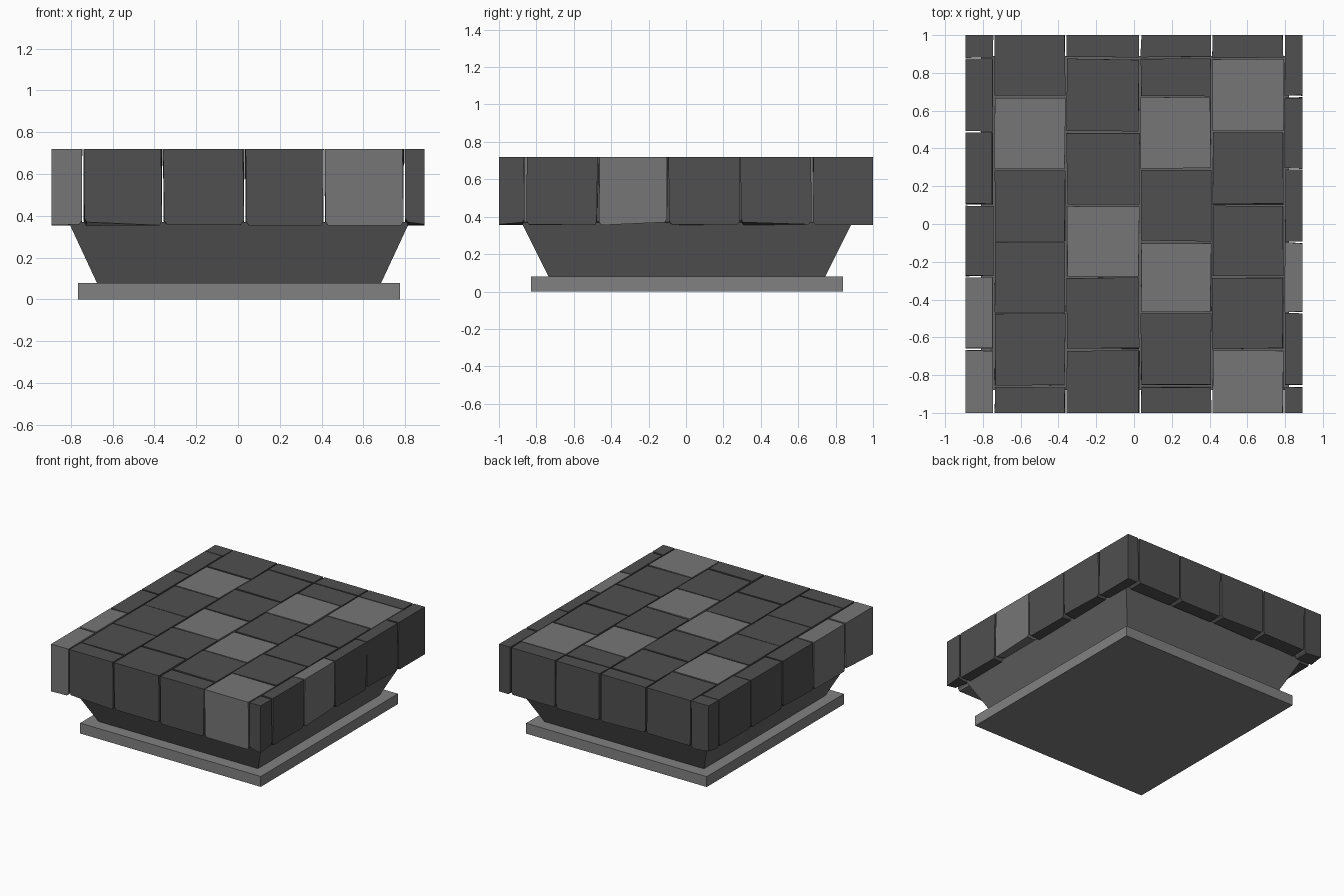
import bpy, bmesh, random

if "Cube" in bpy.data.objects:
    bpy.data.objects.remove(bpy.data.objects["Cube"])

random.seed(4)
HX, HY, TOP, BOTTOM = 0.893, 1.0, 0.72, 0.355


def grey(name, v):
    m = bpy.data.materials.new(name)
    m.diffuse_color = (v, v, v, 1)
    m.use_nodes = True
    m.node_tree.nodes["Principled BSDF"].inputs["Base Color"].default_value = m.diffuse_color
    return m


DARK, LIGHT = grey("dark_stone", 0.08), grey("light_stone", 0.18)
MORTAR, PLATE = grey("mortar_grey", 0.13), grey("plate_grey", 0.22)


def loft(name, rings, mat):
    """Closed solid through a stack of four-cornered rings."""
    bm = bmesh.new()
    vs = [[bm.verts.new(p) for p in r] for r in rings]
    for a, b in zip(vs, vs[1:]):
        for i in range(4):
            j = (i + 1) % 4
            bm.faces.new((a[i], a[j], b[j], b[i]))
    bm.faces.new(vs[0][::-1])
    bm.faces.new(vs[-1])
    bmesh.ops.recalc_face_normals(bm, faces=bm.faces)
    me = bpy.data.meshes.new(name)
    bm.to_mesh(me)
    bm.free()
    me.materials.append(mat)
    ob = bpy.data.objects.new(name, me)
    bpy.context.collection.objects.link(ob)
    return ob


def rect(hx, hy, z, off=0.005):
    return [(sx * hx + off, sy * hy + off, z)
            for sx, sy in ((-1, -1), (1, -1), (1, 1), (-1, 1))]


# base plate and flared bed
loft("base_plate", [rect(0.77, 0.835, 0), rect(0.77, 0.835, 0.08)], PLATE)
loft("flared_bed", [rect(0.68, 0.74, 0.08), rect(0.815, 0.885, 0.37)], MORTAR)


def stone(name, x0, x1, y0, y1, mat):
    """Slightly uneven block, cut flush where it meets the slab border."""
    def corner(sx, sy, z, gap):
        x = x1 if sx > 0 else x0
        y = y1 if sy > 0 else y0
        if abs(x) < HX - 1e-4:
            x -= sx * gap()
        if abs(y) < HY - 1e-4:
            y -= sy * gap()
        return x, y, z

    signs = ((-1, -1), (1, -1), (1, 1), (-1, 1))
    low = [BOTTOM + random.choice((0, 0, 0.004, 0.015)) for _ in signs]
    tight = lambda: random.uniform(0.001, 0.009)
    wide = lambda: random.uniform(0.003, 0.008)
    chamfer = lambda: random.uniform(0.014, 0.022)
    rings = [[corner(sx, sy, z, chamfer) for (sx, sy), z in zip(signs, low)],
             [corner(sx, sy, z + 0.018, wide) for (sx, sy), z in zip(signs, low)],
             [corner(sx, sy, TOP, tight) for sx, sy in signs]]
    loft(name, rings, mat)


# columns of staggered paving stones: x limits, y cuts, light stones
A = [-1, -0.665, -0.28, 0.10, 0.487, 0.877, 1]
B = [-1, -0.858, -0.47, -0.095, 0.29, 0.675, 1]
columns = [
    (-HX, -0.742, A, {0, 1}),
    (-0.742, -0.36, B, {4}),
    (-0.36, 0.032, A, {2}),
    (0.032, 0.412, B[:-1] + [0.88, 1], {2, 4}),
    (0.412, 0.795, A, {0, 4}),
    (0.795, HX, B, {2}),
]
for c, (x0, x1, cuts, lights) in enumerate(columns):
    for r, (y0, y1) in enumerate(zip(cuts, cuts[1:])):
        stone(f"paving_stone_{c}_{r}", x0, x1, y0, y1, LIGHT if r in lights else DARK)
